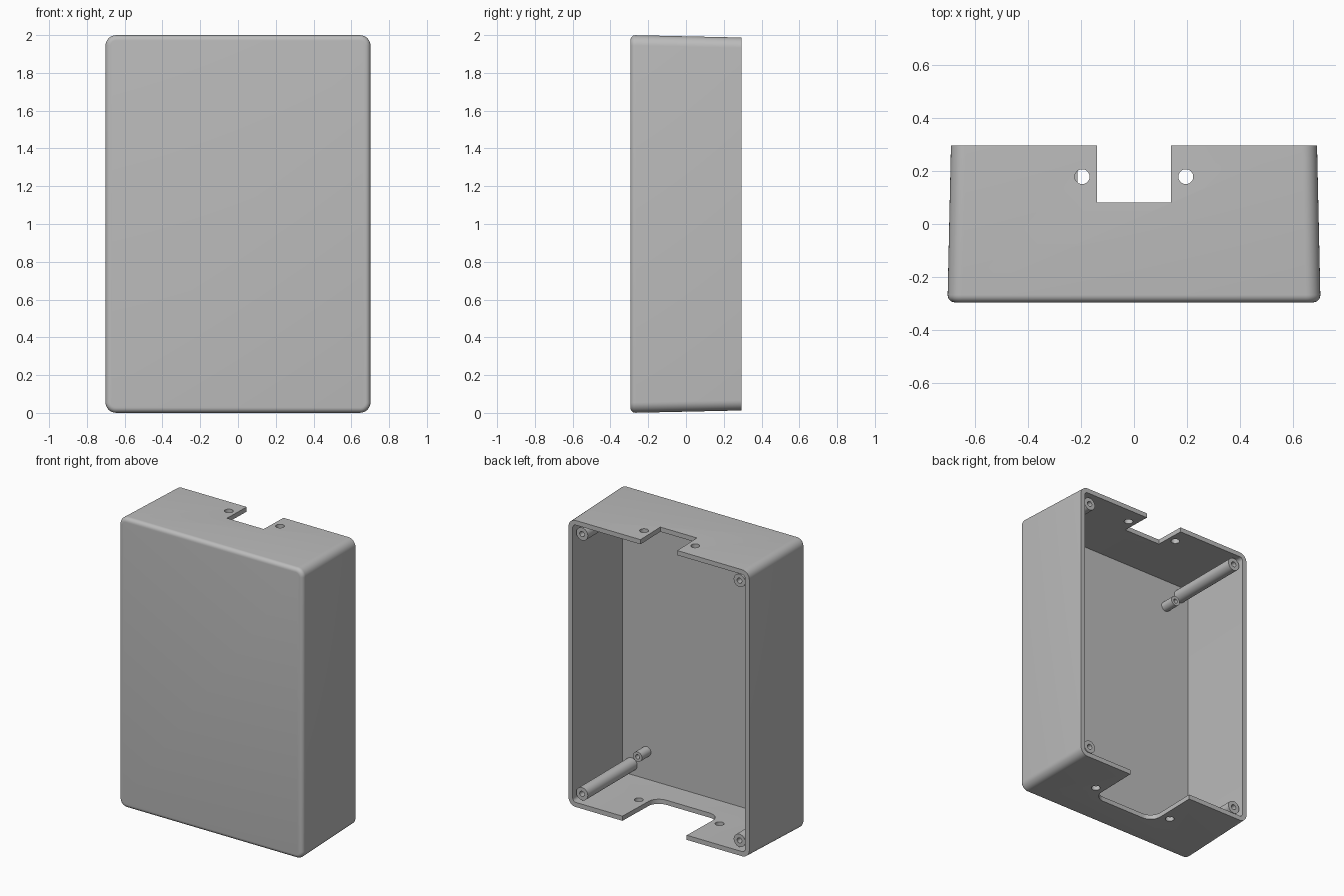
import bpy, bmesh
from math import sin, cos, pi
from mathutils import Vector

cube = bpy.data.objects.get("Cube")
if cube:
    bpy.data.objects.remove(cube)

grey = bpy.data.materials.new("plain grey")
grey.use_nodes = True
colour = (0.5, 0.5, 0.5, 1)
grey.diffuse_color = colour
grey.node_tree.nodes["Principled BSDF"].inputs["Base Color"].default_value = colour

WIDTH, HEIGHT = 0.702, 1.0        # half sizes at the front
FRONT, BACK = -0.295, 0.295
WALL, CORNER, FILLET, DRAFT = 0.032, 0.055, 0.028, 0.013


def rounded_rect(hx, hy, r, steps=8):
    """Outline of a rounded rectangle as 2D points."""
    pts = []
    for q, (sx, sy) in enumerate([(1, 1), (-1, 1), (-1, -1), (1, -1)]):
        for i in range(steps + 1):
            a = (q + i / steps) * pi / 2
            pts.append((sx * (hx - r) + r * cos(a), sy * (hy - r) + r * sin(a)))
    return pts


def loft(name, rings):
    """Skin a run of equal rings and cap both ends."""
    bm = bmesh.new()
    rows = [[bm.verts.new(p) for p in ring] for ring in rings]
    n = len(rows[0])
    for a, b in zip(rows, rows[1:]):
        for i in range(n):
            j = (i + 1) % n
            bm.faces.new((a[i], a[j], b[j], b[i]))
    bm.faces.new(rows[0])
    bm.faces.new(rows[-1])
    bmesh.ops.recalc_face_normals(bm, faces=bm.faces)
    mesh = bpy.data.meshes.new(name)
    bm.to_mesh(mesh)
    bm.free()
    mesh.materials.append(grey)
    ob = bpy.data.objects.new(name, mesh)
    bpy.context.collection.objects.link(ob)
    return ob


def smooth(ob):
    bpy.ops.object.select_all(action="DESELECT")
    ob.select_set(True)
    bpy.context.view_layer.objects.active = ob
    bpy.ops.object.shade_smooth_by_angle(angle=pi / 6)


def shell_ring(y, inset, r):
    """Cross-section of the tapered box at depth y."""
    inset += DRAFT * (y - FRONT) / (BACK - FRONT)
    return [(x, y, 1 + z) for x, z in rounded_rect(WIDTH - inset, HEIGHT - inset, r)]


def prism(name, outline, centre, z0, z1):
    return loft(name, [[(centre[0] + x, centre[1] + y, z) for x, y in outline]
                       for z in (z0, z1)])


def circle(r, n=32):
    return [(r * cos(2 * pi * i / n), r * sin(2 * pi * i / n)) for i in range(n)]


# Hollow tapered box, open at the back, with a rounded front edge
rings = []
for i in range(7):
    a = i / 6 * pi / 2
    d = FILLET * (1 - sin(a))
    rings.append(shell_ring(FRONT + FILLET * (1 - cos(a)), d, CORNER - d))
rings.append(shell_ring(BACK, 0, CORNER))
rings.append(shell_ring(BACK, WALL, CORNER - WALL))
rings.append(shell_ring(FRONT + WALL, WALL, CORNER - WALL))
case = loft("case_shell", rings)

# Notches and screw holes through the top and bottom walls
square = [(0.14, 0.21), (-0.14, 0.21), (-0.14, -0.21), (0.14, -0.21)]
cutters = [
    prism("top_notch_cutter", square, (0, 0.29), 1.9, 2.1),
    prism("bottom_notch_cutter", rounded_rect(0.245, 0.3, 0.08), (0.033, 0.23), -0.1, 0.1),
]
for s in (-1, 1):
    cutters.append(prism("top_hole_cutter", circle(0.028), (s * 0.195, 0.178), 1.9, 2.1))
    cutters.append(prism("bottom_hole_cutter", circle(0.028), (0.033 + s * 0.308, 0.027), -0.1, 0.1))
for cutter in cutters:
    cutter.hide_render = True
    mod = case.modifiers.new("cut", "BOOLEAN")
    mod.operation = "DIFFERENCE"
    mod.solver = "EXACT"
    mod.object = cutter
    bpy.context.view_layer.objects.active = case
    bpy.ops.object.modifier_apply(modifier=mod.name)
    bpy.data.objects.remove(cutter)
smooth(case)


def post(name, x, z, radius, end, bore, depth):
    """Round post standing on the inside of the front wall, with a blind hole."""
    base = FRONT + WALL / 2
    profile = [(radius, base), (radius, end), (bore, end), (bore, end - depth)]
    smooth(loft(name, [[(x + u, y, z + v) for u, v in circle(r)] for r, y in profile]))


# Tall screw bosses in the corners and short posts beside them
for sx, side in ((1, "left"), (-1, "right")):
    for sz, level in ((1, "top"), (-1, "bottom")):
        post(f"{level}_{side}_screw_boss", sx * 0.6, 1 + sz * 0.895,
             0.044, BACK - 0.02, 0.018, 0.25)
        post(f"{level}_{side}_short_post", sx * 0.485, 1 + sz * 0.777,
             0.034, FRONT + 0.13, 0.015, 0.08)
